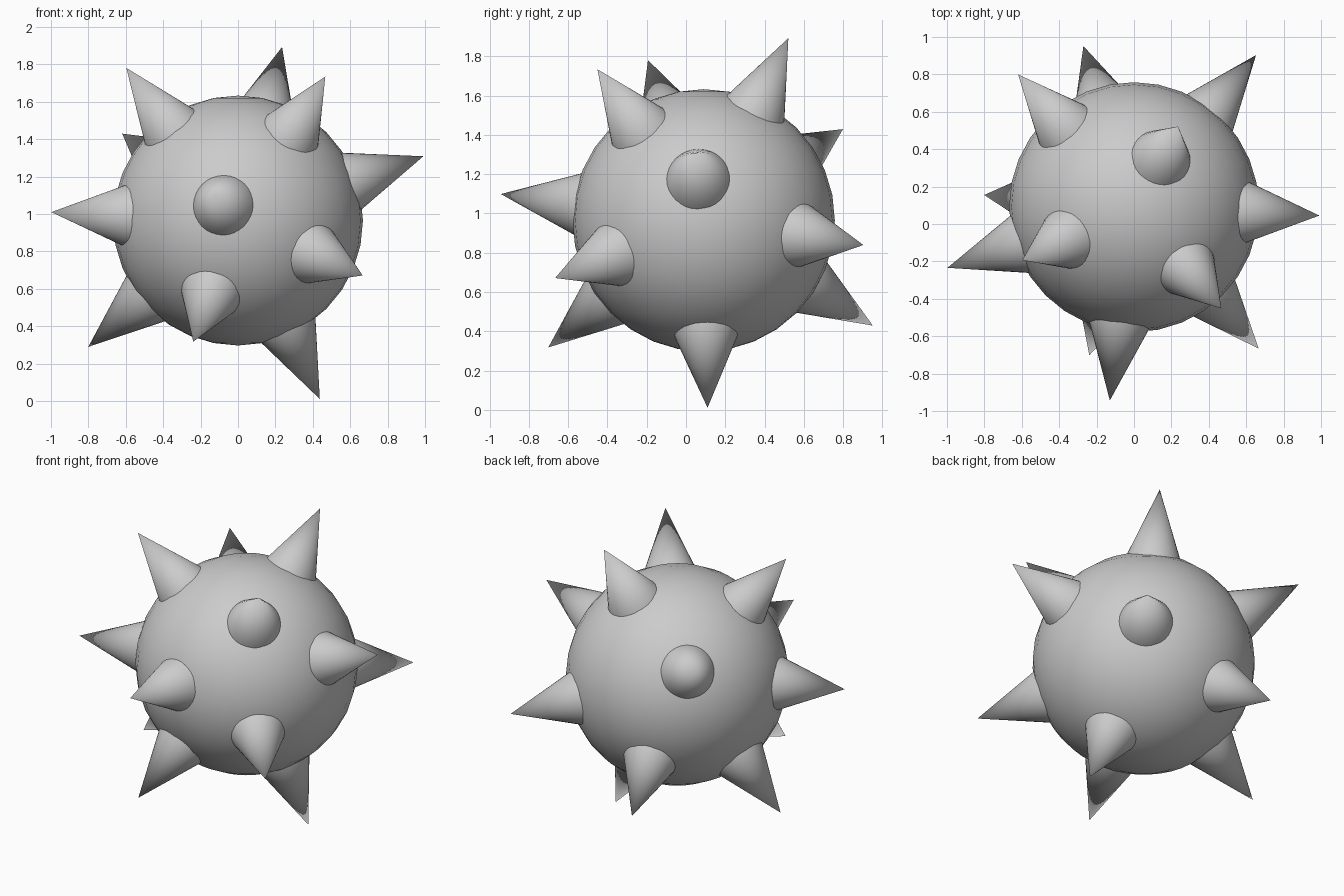
import bpy
from mathutils import Vector

if "Cube" in bpy.data.objects:
    bpy.data.objects.remove(bpy.data.objects["Cube"])

CENTRE = Vector((0.0, 0.09, 0.965))
TIP_DIST, BASE_DIST, BASE_RADIUS = 1.05, 0.63, 0.166


def finish(name, angle):
    ob = bpy.context.object
    ob.name = name
    bpy.ops.object.shade_smooth_by_angle(angle=angle)
    return ob


# Round body
bpy.ops.mesh.primitive_uv_sphere_add(segments=32, ring_count=16, radius=0.668, location=CENTRE)
finish("body", 0.6)

# Spike tips, spread around the body
tips = [
    (-0.60, -0.195, 1.785), (0.235, 0.52, 1.89), (0.47, -0.455, 1.74),
    (0.995, 0.045, 1.31), (-1.0, -0.235, 1.01), (-0.13, -0.95, 1.10),
    (0.67, -0.67, 0.67), (-0.24, -0.705, 0.315), (-0.80, 0.155, 0.29),
    (0.44, 0.11, 0.005), (-0.62, 0.80, 1.43), (0.65, 0.90, 0.84),
    (-0.27, 0.95, 0.43),
]

# Cones pointing straight out from the centre, bases sunk into the body
for i, tip in enumerate(tips):
    out = (Vector(tip) - CENTRE).normalized()
    bpy.ops.mesh.primitive_cone_add(
        vertices=32, radius1=BASE_RADIUS, radius2=0, depth=TIP_DIST - BASE_DIST,
        location=CENTRE + out * (TIP_DIST + BASE_DIST) / 2,
        rotation=out.to_track_quat('Z', 'Y').to_euler())
    finish(f"spike_{i + 1}", 0.6)
